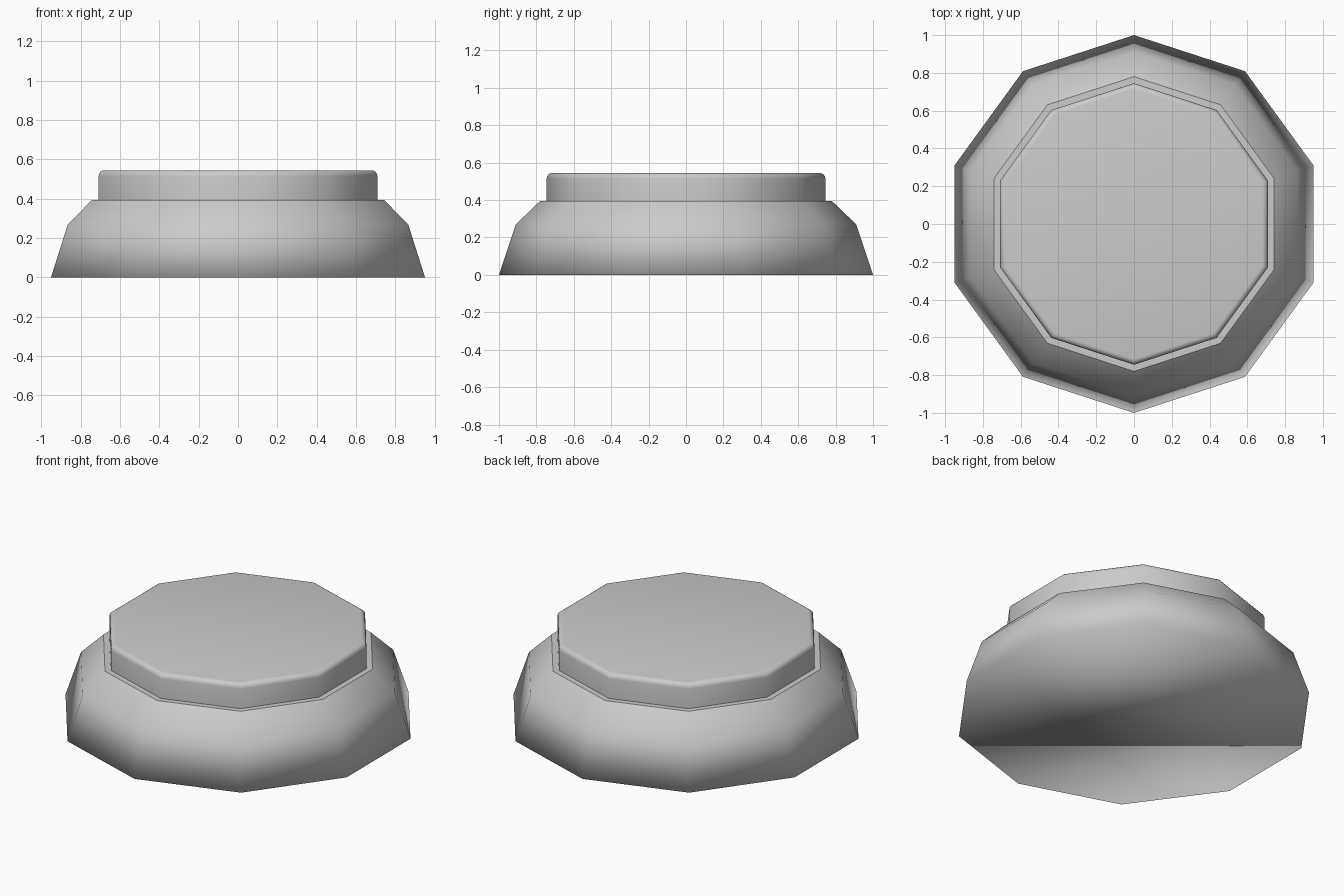
import bpy
import bmesh
import math

if "Cube" in bpy.data.objects:
    bpy.data.objects.remove(bpy.data.objects["Cube"])

SIDES = 10


def lathe(name, profile, sharp_rings):
    """Ten-sided closed solid from (radius, z) rings; listed rings keep a hard edge."""
    bm = bmesh.new()
    rings = []
    for r, z in profile:
        angles = [math.pi / 2 + 2 * math.pi * i / SIDES for i in range(SIDES)]
        rings.append([bm.verts.new((r * math.cos(a), r * math.sin(a), z)) for a in angles])
    for low, high in zip(rings, rings[1:]):
        for i in range(SIDES):
            j = (i + 1) % SIDES
            bm.faces.new((low[i], low[j], high[j], high[i]))
    bm.faces.new(rings[0][::-1])
    bm.faces.new(rings[-1])
    for f in bm.faces:
        f.smooth = True
    for k in sharp_rings:
        for i in range(SIDES):
            bm.edges.get((rings[k][i], rings[k][(i + 1) % SIDES])).smooth = False
    mesh = bpy.data.meshes.new(name)
    bm.to_mesh(mesh)
    bm.free()
    obj = bpy.data.objects.new(name, mesh)
    bpy.context.collection.objects.link(obj)
    return obj


# Flared base with a sloped shoulder and flat ledge
lathe("base", [(1.0, 0.0), (0.91, 0.27), (0.78, 0.395)], [2])

# Raised cap with a rounded upper rim
radius, top, bevel, steps = 0.745, 0.545, 0.03, 4
rim = []
for s in range(steps + 1):
    a = math.pi / 2 * s / steps
    rim.append((radius - bevel * (1 - math.cos(a)), top - bevel * (1 - math.sin(a))))
lathe("cap", [(radius, 0.39)] + rim, [0])
